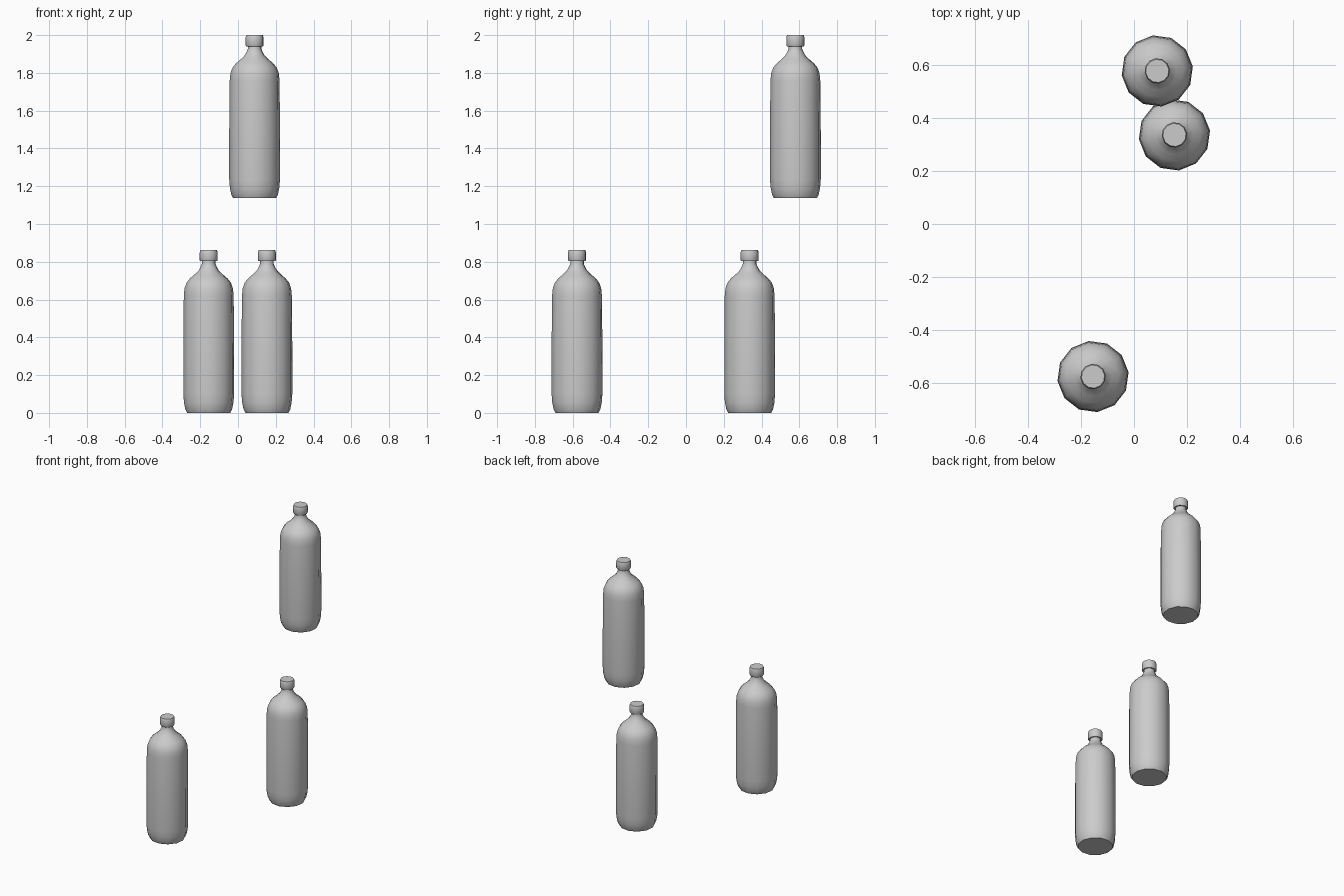
import bpy, bmesh, math
from mathutils import Matrix

old = bpy.data.objects.get("Cube")
if old:
    bpy.data.objects.remove(old, do_unlink=True)

grey = bpy.data.materials.new("plain grey")
grey.use_nodes = True
colour = (0.6, 0.6, 0.6, 1)
grey.diffuse_color = colour
grey.node_tree.nodes["Principled BSDF"].inputs["Base Color"].default_value = colour

SIDES = 12
TURN = math.radians(7)

# (radius, height) outlines, bottom to top
BODY = [(0.115, 0), (0.125, 0.02), (0.132, 0.055), (0.1355, 0.1), (0.1355, 0.35),
        (0.133, 0.62), (0.129, 0.66), (0.118, 0.69), (0.1, 0.712), (0.073, 0.735),
        (0.053, 0.755), (0.042, 0.775), (0.036, 0.79), (0.036, 0.815)]
CAP = [(0.045, 0.803), (0.048, 0.808), (0.048, 0.85), (0.044, 0.862)]


def lathe(name, profile, location):
    """Spin an outline into a closed, smooth-sided solid."""
    bm = bmesh.new()
    rings = []
    for r, z in profile:
        ring = bmesh.ops.create_circle(
            bm, segments=SIDES, radius=r,
            matrix=Matrix.Translation((0, 0, z)) @ Matrix.Rotation(TURN, 4, 'Z'))
        rings.append(ring["verts"])
    for low, high in zip(rings, rings[1:]):
        for i in range(SIDES):
            j = (i + 1) % SIDES
            bm.faces.new((low[i], low[j], high[j], high[i]))
    bm.faces.new(rings[0])
    bm.faces.new(rings[-1])
    bmesh.ops.recalc_face_normals(bm, faces=bm.faces)
    mesh = bpy.data.meshes.new(name)
    bm.to_mesh(mesh)
    bm.free()
    mesh.materials.append(grey)
    obj = bpy.data.objects.new(name, mesh)
    obj.location = location
    bpy.context.collection.objects.link(obj)
    bpy.ops.object.select_all(action='DESELECT')
    obj.select_set(True)
    bpy.context.view_layer.objects.active = obj
    bpy.ops.object.shade_smooth_by_angle(angle=math.radians(40))


# Three matching bottles, one raised
places = {"front": (-0.155, -0.577, 0),
          "back": (0.153, 0.337, 0),
          "raised": (0.088, 0.579, 1.138)}
for label, spot in places.items():
    lathe(label + "_bottle_body", BODY, spot)
    lathe(label + "_bottle_cap", CAP, spot)
